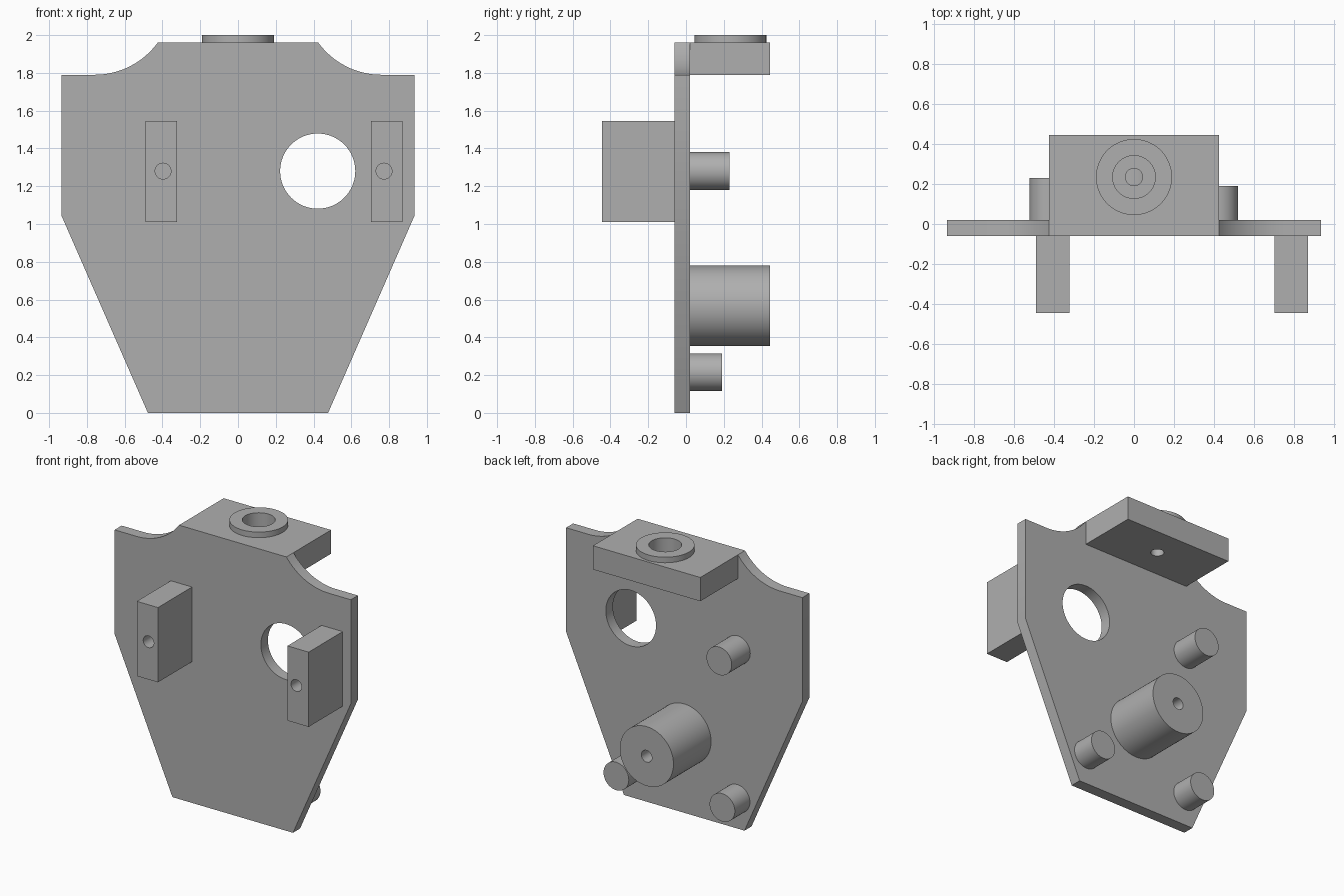
import bpy, bmesh, math
from mathutils import Matrix, Vector

cube = bpy.data.objects.get("Cube")
if cube:
    bpy.data.objects.remove(cube, do_unlink=True)

grey = bpy.data.materials.new("plain_grey")
grey.use_nodes = True
tone = (0.43, 0.43, 0.43, 1)
grey.diffuse_color = tone
grey.node_tree.nodes["Principled BSDF"].inputs["Base Color"].default_value = tone

FRONT, BACK, DEPTH = -0.06, 0.02, 0.445   # plate faces and overall reach
INSIDE = -0.02                            # where rear parts root in the plate
HIGH, LOW = 1.96, 1.79                    # shelf top and bottom


def make(name, bm):
    bmesh.ops.recalc_face_normals(bm, faces=bm.faces)
    mesh = bpy.data.meshes.new(name)
    bm.to_mesh(mesh)
    bm.free()
    mesh.materials.append(grey)
    obj = bpy.data.objects.new(name, mesh)
    bpy.context.collection.objects.link(obj)
    return obj


def box(name, x, y, z):
    bm = bmesh.new()
    bmesh.ops.create_cube(bm, size=1)
    for v in bm.verts:
        v.co = Vector([(r[0] + r[1]) / 2 + c * (r[1] - r[0])
                       for c, r in zip(v.co, (x, y, z))])
    return make(name, bm)


def rod(name, start, end, radius, sides=64):
    start, end = Vector(start), Vector(end)
    axis = end - start
    bm = bmesh.new()
    turn = axis.to_track_quat('Z', 'Y').to_matrix().to_4x4()
    bmesh.ops.create_cone(bm, cap_ends=True, segments=sides, radius1=radius,
                          radius2=radius, depth=axis.length,
                          matrix=Matrix.Translation((start + end) / 2) @ turn)
    return make(name, bm)


def combine(obj, tools, operation):
    # Bake each boolean, then tidy away its tool
    for tool in tools:
        mod = obj.modifiers.new("shape", 'BOOLEAN')
        mod.operation, mod.solver, mod.object = operation, 'EXACT', tool
        bpy.context.view_layer.update()
        graph = bpy.context.evaluated_depsgraph_get()
        mesh = bpy.data.meshes.new_from_object(obj.evaluated_get(graph))
        obj.modifiers.clear()
        obj.data = mesh
        bpy.data.objects.remove(tool, do_unlink=True)


def finish(obj):
    bm = bmesh.new()
    bm.from_mesh(obj.data)
    bmesh.ops.dissolve_limit(bm, angle_limit=math.radians(0.5),
                             verts=bm.verts, edges=bm.edges)
    for f in bm.faces:
        f.smooth = True
    bm.to_mesh(obj.data)
    bm.free()
    obj.data.set_sharp_from_angle(angle=math.radians(30))


# Plate outline: tapered foot, straight sides, scooped shoulders
half = [(0.477, 0), (0.935, 1.045), (0.935, LOW)]
scoop_x, scoop_r = 0.76, 0.415
sweep = math.asin((scoop_x - 0.425) / scoop_r)
for i in range(17):
    a = sweep * i / 16
    half.append((scoop_x - scoop_r * math.sin(a),
                 LOW + scoop_r * (1 - math.cos(a))))
half[-1] = (0.425, HIGH)
outline = half + [(-x, z) for x, z in reversed(half)]
bm = bmesh.new()
face = bm.faces.new([bm.verts.new((x, FRONT, z)) for x, z in outline])
solid = bmesh.ops.extrude_face_region(bm, geom=[face])
bmesh.ops.translate(bm, vec=(0, BACK - FRONT, 0),
                    verts=[g for g in solid["geom"] if isinstance(g, bmesh.types.BMVert)])
plate = make("back_plate_with_shelf", bm)
shelf = box("shelf", (-0.425, 0.425), (INSIDE, DEPTH), (LOW, HIGH))
combine(plate, [shelf], 'UNION')

# Shelf collar and stepped vertical bore
mid = 0.235


def bore(radius, bottom):
    return rod("bore_cutter", (0, mid, bottom), (0, mid, 2.2), radius)


collar = rod("shelf_collar", (0, mid, HIGH), (0, mid, 2), 0.19)
combine(collar, [bore(0.107, 1.7)], 'DIFFERENCE')
window = rod("window_cutter", (0.422, -0.3, 1.28), (0.422, 0.3, 1.28), 0.199)
combine(plate, [window, bore(0.107, 1.85), bore(0.043, 1.6)], 'DIFFERENCE')
parts = [plate, collar]

# Front lugs with blind holes
for side, left, hole in (("right", -0.49, -0.397), ("left", 0.703, 0.773)):
    lug = box("front_lug_" + side, (left, left + 0.168), (-DEPTH, FRONT), (1.01, 1.545))
    cutter = rod("lug_cutter", (hole, -0.6, 1.28), (hole, -0.15, 1.28), 0.042, 32)
    combine(lug, [cutter], 'DIFFERENCE')
    parts.append(lug)

# Large rear boss with a blind hole
boss = rod("rear_boss", (0, INSIDE, 0.567), (0, DEPTH, 0.567), 0.2125)
pilot = rod("boss_cutter", (0, 0.1, 0.567), (0, 0.6, 0.567), 0.042, 32)
combine(boss, [pilot], 'DIFFERENCE')
parts.append(boss)

# Small rear pegs
for name, x, z, reach in (("upper_peg", -0.423, 1.28, 0.23),
                          ("lower_peg_right", -0.42, 0.215, 0.19),
                          ("lower_peg_left", 0.42, 0.215, 0.19)):
    parts.append(rod(name, (x, INSIDE, z), (x, reach, z), 0.1, 48))

for part in parts:
    finish(part)
